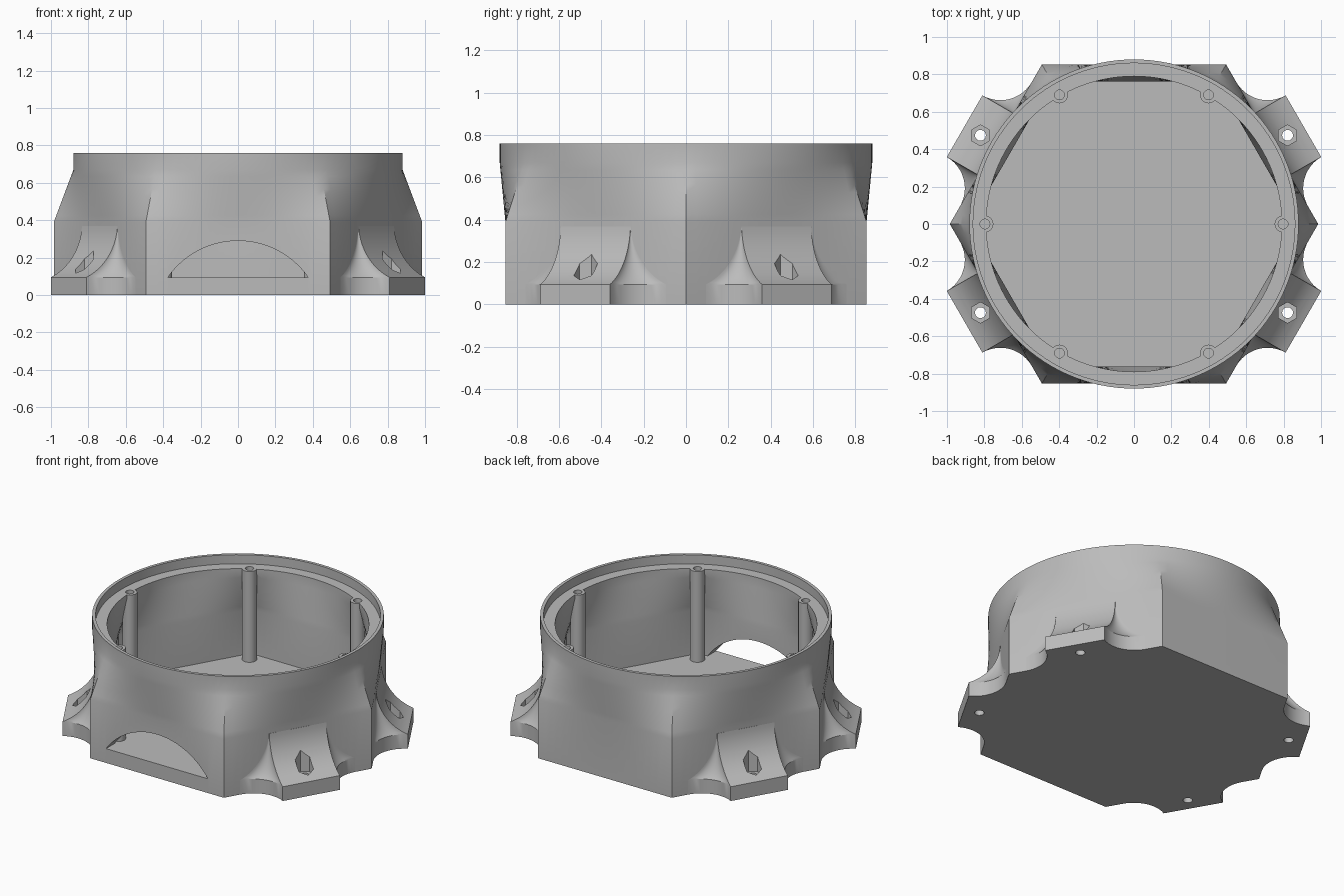
import bpy, bmesh, math
from math import pi, sin, cos, radians
from mathutils import Matrix

if "Cube" in bpy.data.objects:
    bpy.data.objects.remove(bpy.data.objects["Cube"])

APOTHEM, WALL, FLOOR, HEX_TOP = 0.853, 0.09, 0.095, 0.39
LOFT_TOP, LEDGE, TOP, RADIUS = 0.67, 0.70, 0.76, 0.88
SIDES = 120

grey = bpy.data.materials.new("plain grey")
grey.use_nodes = True
grey.diffuse_color = (0.5, 0.5, 0.5, 1)
grey.node_tree.nodes["Principled BSDF"].inputs["Base Color"].default_value = (0.5, 0.5, 0.5, 1)


def make_object(name, bm):
    bmesh.ops.recalc_face_normals(bm, faces=bm.faces)
    mesh = bpy.data.meshes.new(name)
    bm.to_mesh(mesh)
    bm.free()
    mesh.materials.append(grey)
    obj = bpy.data.objects.new(name, mesh)
    bpy.context.collection.objects.link(obj)
    return obj


def loft(loops):
    """Closed solid through point loops of equal length."""
    bm = bmesh.new()
    rings = [[bm.verts.new(p) for p in loop] for loop in loops]
    n = len(rings[0])
    for a, b in zip(rings, rings[1:]):
        for i in range(n):
            j = (i + 1) % n
            bm.faces.new((a[i], a[j], b[j], b[i]))
    bm.faces.new(rings[0][::-1])
    bm.faces.new(rings[-1])
    return bm


def cylinders(name, places, radius, z0, z1, sides, spin=0):
    bm = bmesh.new()
    for x, y in places:
        bmesh.ops.create_cone(bm, cap_ends=True, segments=sides, radius1=radius,
                              radius2=radius, depth=z1 - z0,
                              matrix=Matrix.Translation((x, y, (z0 + z1) / 2))
                              @ Matrix.Rotation(spin, 4, 'Z'))
    return make_object(name, bm)


def combine(obj, tool, operation):
    mod = obj.modifiers.new(operation.lower(), 'BOOLEAN')
    mod.object, mod.operation, mod.solver = tool, operation, 'EXACT'
    bpy.context.view_layer.objects.active = obj
    bpy.ops.object.modifier_apply(modifier=mod.name)
    bpy.data.objects.remove(tool)


def smooth(obj):
    bpy.ops.object.select_all(action='DESELECT')
    obj.select_set(True)
    bpy.context.view_layer.objects.active = obj
    bpy.ops.object.shade_smooth_by_angle(angle=radians(28))


def ring(z, apothem, radius, blend):
    """Outline between a hexagon (blend 0) and a circle (blend 1)."""
    points = []
    for i in range(SIDES):
        a = 2 * pi * i / SIDES
        hexa = apothem / cos(a % (pi / 3) - pi / 6)
        r = hexa + (radius - hexa) * blend
        points.append((r * cos(a), r * sin(a), z))
    return points


def transition(apothem, radius):
    return [ring(HEX_TOP + (LOFT_TOP - HEX_TOP) * k / 8, apothem, radius, k / 8)
            for k in range(9)]


# Housing shell: hexagonal base blending to a round, stepped rim
inner_a, inner_r = APOTHEM - WALL, RADIUS - WALL
body = make_object("housing", loft(
    [ring(0, APOTHEM, 0, 0)]
    + transition(APOTHEM, RADIUS)
    + [ring(TOP, 0, RADIUS, 1), ring(TOP, 0, RADIUS - 0.02, 1),
       ring(LEDGE, 0, RADIUS - 0.02, 1), ring(LEDGE, 0, inner_r, 1)]
    + transition(inner_a, inner_r)[::-1]
    + [ring(FLOOR, inner_a, 0, 0)]))

# Screw posts with blind holes
posts = [(0.797 * cos(k * pi / 3), 0.797 * sin(k * pi / 3)) for k in range(6)]
combine(body, cylinders("screw_posts", posts, 0.045, 0.05, LEDGE, 32), 'UNION')
combine(body, cylinders("post_holes", posts, 0.026, 0.45, TOP, 24), 'DIFFERENCE')

# Arched opening through the front wall, level with the floor
half_span, rise = 0.375, 0.195
arc_r = (half_span ** 2 + rise ** 2) / (2 * rise)
sweep = math.asin(half_span / arc_r)
arch = []
for i in range(33):
    t = sweep * (i / 16 - 1)
    arch.append((arc_r * sin(t), FLOOR + rise - arc_r + arc_r * cos(t)))
combine(body, make_object("arch_cutter", loft(
    [[(x, y, z) for x, z in arch] for y in (-1, 0.01 - inner_a)])), 'DIFFERENCE')
smooth(body)

# Mounting ears: scooped top, side fillets that shrink with the protrusion
HALF, REACH, SCOOP = 0.19, 0.193, 0.322


def ear_section(z, p):
    arc = [(APOTHEM + p * (1 - cos(t)), HALF + p * (1 - sin(t)))
           for t in [pi / 2 * k / 12 for k in range(13)]]
    side = [(APOTHEM - 0.013, HALF + p)] + arc
    return [(r, w, z) for r, w in side] + [(r, -w, z) for r, w in side[::-1]]


start = math.acos((SCOOP - REACH) / SCOOP)
levels = [(0, REACH)]
for k in range(17):
    t = start * (1 - k / 17)
    levels.append((HEX_TOP - SCOOP * sin(t), SCOOP * (1 - cos(t))))

for name, angle in (("back_left", 30), ("back_right", 150),
                    ("front_right", 210), ("front_left", 330)):
    ear = make_object(name + "_ear", loft([ear_section(z, p) for z, p in levels]))
    bolt = [(0.948, 0)]
    combine(ear, cylinders("nut_pocket", bolt, 0.056, FLOOR, 0.5, 6, pi / 6), 'DIFFERENCE')
    combine(ear, cylinders("bolt_hole", bolt, 0.029, -0.1, 0.3, 24), 'DIFFERENCE')
    ear.data.transform(Matrix.Rotation(radians(angle), 4, 'Z'))
    smooth(ear)
